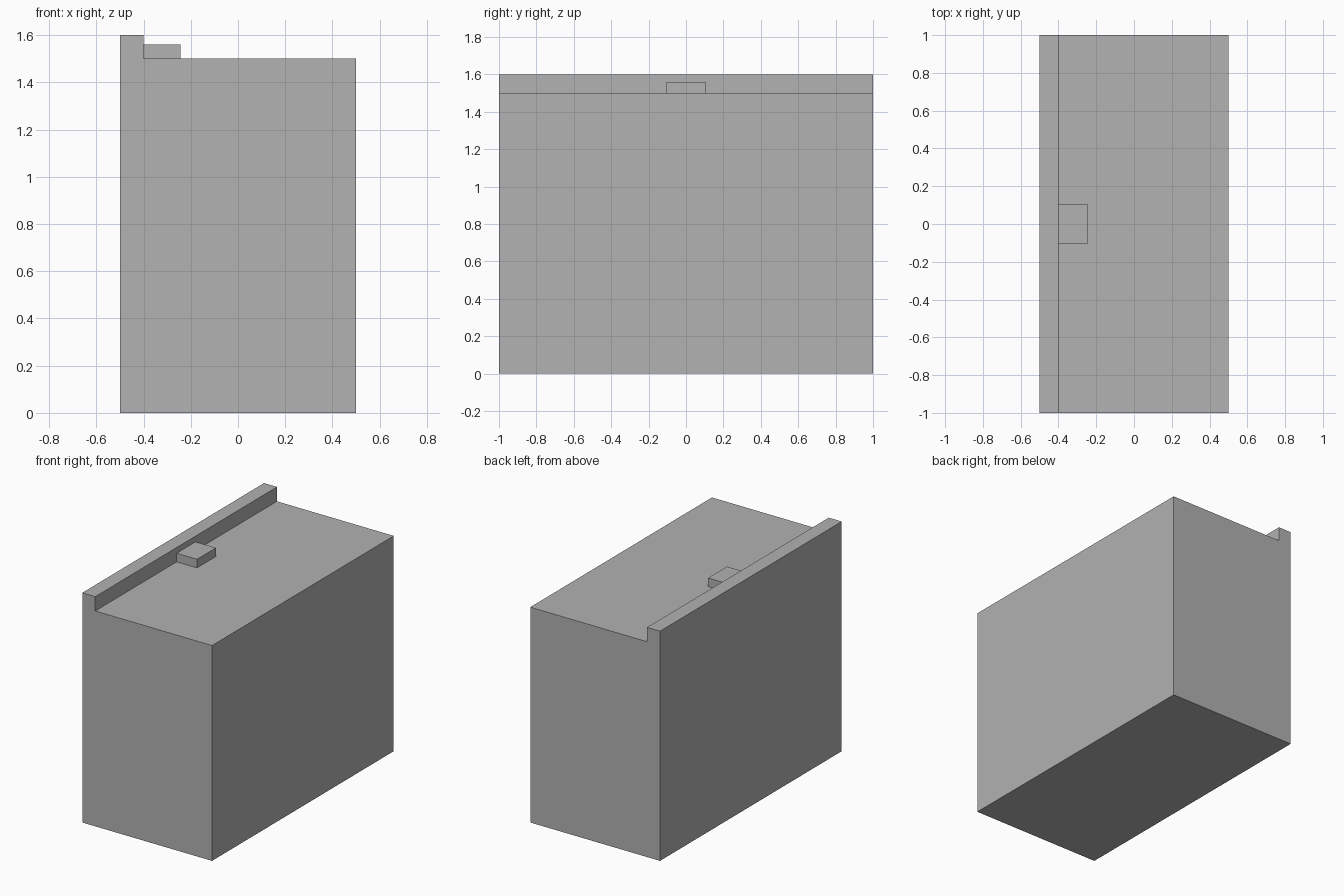
import bpy
import bmesh

default_cube = bpy.data.objects.get("Cube")
if default_cube:
    bpy.data.objects.remove(default_cube, do_unlink=True)

# Single plain grey
grey = bpy.data.materials.new("plain_grey")
grey.use_nodes = True
colour = (0.445, 0.445, 0.445, 1.0)
grey.diffuse_color = colour
grey.node_tree.nodes["Principled BSDF"].inputs["Base Color"].default_value = colour


def extrude_profile(name, profile, half_depth):
    """Extrude an (x, z) outline symmetrically along y."""
    bm = bmesh.new()
    face = bm.faces.new([bm.verts.new((x, -half_depth, z)) for x, z in profile])
    result = bmesh.ops.extrude_face_region(bm, geom=[face])
    moved = [v for v in result["geom"] if isinstance(v, bmesh.types.BMVert)]
    bmesh.ops.translate(bm, verts=moved, vec=(0, 2 * half_depth, 0))
    bmesh.ops.recalc_face_normals(bm, faces=bm.faces)
    mesh = bpy.data.meshes.new(name)
    bm.to_mesh(mesh)
    bm.free()
    mesh.materials.append(grey)
    obj = bpy.data.objects.new(name, mesh)
    bpy.context.scene.collection.objects.link(obj)
    return obj


RIGHT, LEFT, LIP = -0.5, 0.5, -0.4
DECK, TOP = 1.5, 1.6

# Main body with the raised lip along its right edge
extrude_profile("body_with_lip", [
    (RIGHT, 0), (LEFT, 0), (LEFT, DECK), (LIP, DECK), (LIP, TOP), (RIGHT, TOP),
], 1.0)

# Small block on the deck, against the middle of the lip
extrude_profile("deck_block", [
    (LIP, DECK), (-0.243, DECK), (-0.243, 1.56), (LIP, 1.56),
], 0.104)
